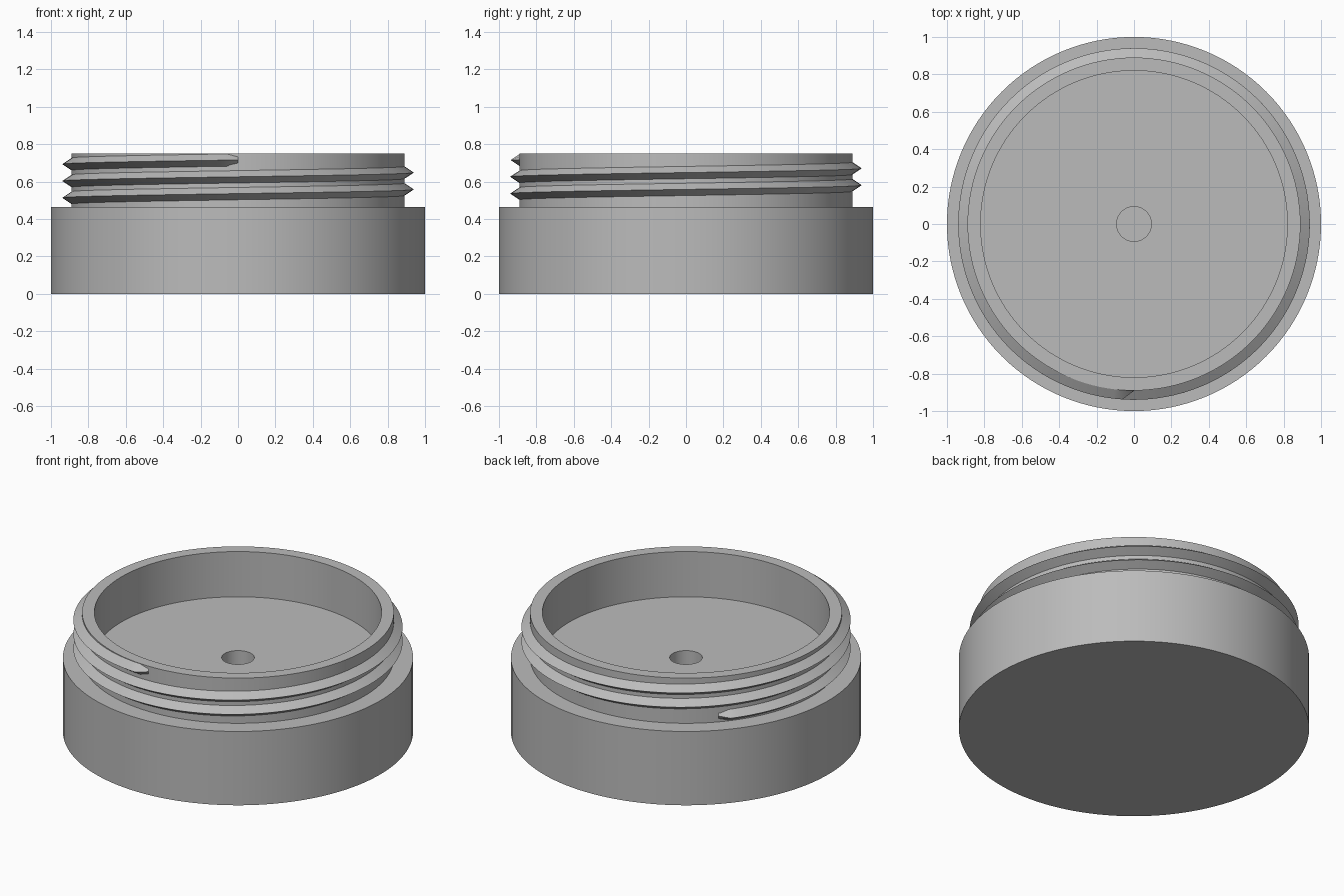
import bpy, bmesh, math

cube = bpy.data.objects.get("Cube")
if cube:
    bpy.data.objects.remove(cube, do_unlink=True)

SEGMENTS = 128
NECK_R, CREST_R = 0.89, 0.94
BASE_TOP, RIM_TOP = 0.465, 0.75

grey = bpy.data.materials.new("plain grey")
grey.use_nodes = True
colour = (0.5, 0.5, 0.5, 1)
grey.diffuse_color = colour
grey.node_tree.nodes["Principled BSDF"].inputs["Base Color"].default_value = colour


def finish(name, bm):
    bmesh.ops.recalc_face_normals(bm, faces=bm.faces)
    mesh = bpy.data.meshes.new(name)
    bm.to_mesh(mesh)
    bm.free()
    mesh.materials.append(grey)
    obj = bpy.data.objects.new(name, mesh)
    bpy.context.collection.objects.link(obj)
    bpy.ops.object.select_all(action="DESELECT")
    obj.select_set(True)
    bpy.context.view_layer.objects.active = obj
    bpy.ops.object.shade_smooth_by_angle(angle=math.radians(25))
    return obj


# Jar body: base, neck, hollow and blind centre hole in one turned profile
profile = [(0, 0), (1, 0), (1, BASE_TOP), (NECK_R, BASE_TOP), (NECK_R, RIM_TOP),
           (0.82, RIM_TOP), (0.82, BASE_TOP), (0.093, BASE_TOP), (0.093, 0.25), (0, 0.25)]
bm = bmesh.new()
verts = [bm.verts.new((r, 0, z)) for r, z in profile]
edges = [bm.edges.new(pair) for pair in zip(verts, verts[1:])]
bmesh.ops.spin(bm, geom=verts + edges, cent=(0, 0, 0), axis=(0, 0, 1),
               angle=math.tau, steps=SEGMENTS, use_merge=True)
bmesh.ops.remove_doubles(bm, verts=bm.verts, dist=0.0001)
finish("jar_body", bm)

# Screw thread: a triangular ridge climbing the neck, with short tapered ends
PITCH, HALF, TOP_Z = 0.09, 0.033, 0.716
END = math.radians(270 + 720)
START = math.radians(137)
TAPER = math.radians(3.8)
bm = bmesh.new()


def section(angle, crest, half):
    z = TOP_Z - (END - angle) / math.tau * PITCH
    shape = [(NECK_R - 0.02, z - half), (NECK_R, z - half), (crest, z),
             (NECK_R, z + half), (NECK_R - 0.02, z + half)]
    return [bm.verts.new((r * math.cos(angle), r * math.sin(angle), h)) for r, h in shape]


steps = round((END - START) / math.tau * SEGMENTS)
rings = [section(START, NECK_R + 0.002, HALF / 2)]
for i in range(steps + 1):
    t = i / steps
    rings.append(section(START + TAPER + t * (END - START - 2 * TAPER), CREST_R, HALF))
rings.append(section(END, NECK_R + 0.002, HALF / 2))
for a, b in zip(rings, rings[1:]):
    for j in range(len(a)):
        k = (j + 1) % len(a)
        bm.faces.new((a[j], a[k], b[k], b[j]))
bm.faces.new(rings[0])
bm.faces.new(rings[-1])
finish("screw_thread", bm)
